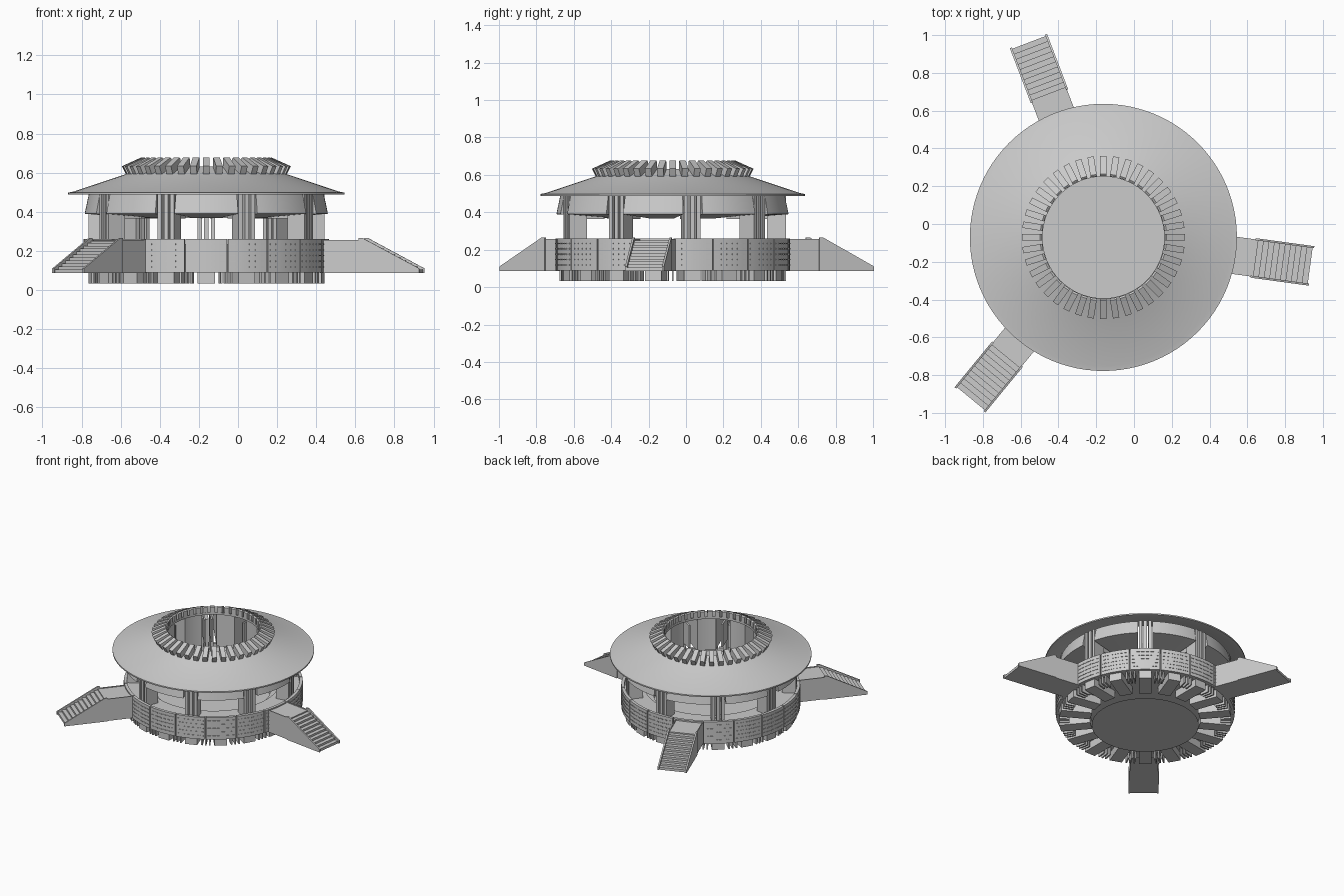
import bpy, bmesh
from math import sin, cos, asin, radians

CX, CY = -0.162, -0.071          # centre of the round hall

cube = bpy.data.objects.get("Cube")
if cube:
    bpy.data.objects.remove(cube, do_unlink=True)

stone = bpy.data.materials.new("pale grey stone")
stone.use_nodes = True
GREY = (0.6, 0.6, 0.6, 1)
stone.diffuse_color = GREY
stone.node_tree.nodes["Principled BSDF"].inputs["Base Color"].default_value = GREY


def finish(name, bm, smooth=False):
    if len(bm.faces) > 1:
        bmesh.ops.recalc_face_normals(bm, faces=bm.faces)
    mesh = bpy.data.meshes.new(name)
    bm.to_mesh(mesh)
    bm.free()
    obj = bpy.data.objects.new(name, mesh)
    bpy.context.collection.objects.link(obj)
    obj.location = (CX, CY, 0)
    mesh.materials.append(stone)
    if smooth:
        bpy.ops.object.select_all(action='DESELECT')
        obj.select_set(True)
        bpy.context.view_layer.objects.active = obj
        bpy.ops.object.shade_smooth_by_angle(angle=radians(25))


def sweep(bm, profile, start=0, end=360, steps=96, gap=0):
    """Turn a closed (radius, z) profile around the axis; gap trims both ends evenly."""
    full = end - start >= 360
    rings = []
    for i in range(steps if full else steps + 1):
        ring = []
        for r, z in profile:
            trim = asin(gap / r)
            a0, a1 = radians(start) + trim, radians(end) - trim
            a = a0 + (a1 - a0) * i / steps
            ring.append(bm.verts.new((r * cos(a), r * sin(a), z)))
        rings.append(ring)
    n = len(profile)
    for i in range(steps):
        a, b = rings[i], rings[(i + 1) % len(rings)]
        for j in range(n):
            k = (j + 1) % n
            bm.faces.new((a[j], a[k], b[k], b[j]))
    if not full:
        bm.faces.new(rings[0])
        bm.faces.new(rings[-1])


def slab(bm, profile, angle, width, offset=0):
    """Extrude a (radius, z) profile sideways at one compass angle."""
    a = radians(angle)
    sides = []
    for t in (offset - width / 2, offset + width / 2):
        sides.append([bm.verts.new((r * cos(a) - t * sin(a), r * sin(a) + t * cos(a), z))
                      for r, z in profile])
    n = len(profile)
    for j in range(n):
        k = (j + 1) % n
        bm.faces.new((sides[0][j], sides[0][k], sides[1][k], sides[1][j]))
    bm.faces.new(sides[0])
    bm.faces.new(sides[1])


def rect(r0, r1, z0, z1):
    return [(r0, z0), (r1, z0), (r1, z1), (r0, z1)]


# Conical roof with a thin lip and a round opening
bm = bmesh.new()
sweep(bm, [(.707, .488), (.707, .498), (.68, .503), (.41, .593), (.322, .632),
           (.322, .615), (.41, .578), (.68, .49)])
finish("roof", bm, True)

# Crown of sloping blocks around the opening
bm = bmesh.new()
for i in range(40):
    slab(bm, [(.325, .618), (.41, .588), (.432, .633), (.335, .677), (.325, .67)],
         i * 9, .034)
finish("roof_crown", bm)

# Hanging ceiling segments, split by straight gaps at the pillars
bm = bmesh.new()
for i in range(9):
    mid = 110 + i * 40
    sweep(bm, [(.6, .495), (.622, .39), (.335, .367), (.335, .61), (.41, .578)],
          mid - 20, mid + 20, 12, .052)
finish("ceiling_segments", bm, True)

# Pillars made of three fins, with thin brackets reaching inwards
bm = bmesh.new()
for i in range(9):
    a = 90 + i * 40
    for side in (-1, 0, 1):
        slab(bm, rect(.505, .605, .12, .495), a, .022, side * .034)
    for side in (-1, 1):
        slab(bm, rect(.4, .52, .365, .54), a, .012, side * .025)
finish("pillars", bm)

# Outer wall in curved panels
bm = bmesh.new()
for i in range(18):
    sweep(bm, rect(.605, .627, .09, .26), i * 20 + .3, i * 20 + 19.7, 5)
finish("wall_panels", bm, True)

# Rows of short bars set through the wall
bm = bmesh.new()
for panel in range(18):
    for row in range(5):
        z = .115 + row * .029
        for k in range(6):
            a = panel * 20 + 2.5 + k * 3
            slab(bm, rect(.601, .63, z, z + .006), a, .024)
finish("wall_bars", bm)

# Walkway, inner step and floor
bm = bmesh.new()
sweep(bm, rect(.46, .606, .09, .235))
sweep(bm, rect(.4, .46, .09, .18))
finish("walkway_and_step", bm, True)
bm = bmesh.new()
bmesh.ops.create_cone(bm, cap_ends=True, segments=96, radius1=.41, radius2=.41, depth=.03)
bmesh.ops.translate(bm, verts=bm.verts, vec=(0, 0, .105))
finish("floor", bm, True)

# Flat ground disc below the hall
bm = bmesh.new()
bmesh.ops.create_circle(bm, cap_ends=True, segments=96, radius=.375)
bmesh.ops.reverse_faces(bm, faces=bm.faces)
finish("ground_disc", bm)

# Radial feet and thin fins under the hall
bm = bmesh.new()
for i in range(18):
    slab(bm, rect(.385, .605, .033, .095), i * 20 + 10, .09)
    for k in (-1, 0, 1):
        slab(bm, rect(.53, .603, .033, .095), i * 20 + k * 2.6, .01)
finish("foundation_feet", bm)

# Three entrance stairs with landings
STEPS = 10
TOP_R, END_R, TOP_Z, END_Z, BASE_Z = .815, 1.105, .25, .1, .087
stairs = [(.6, BASE_Z), (END_R, BASE_Z)]
for i in range(STEPS):
    r = END_R + (TOP_R - END_R) * i / STEPS
    r_in = END_R + (TOP_R - END_R) * (i + 1) / STEPS
    z = END_Z + (TOP_Z - END_Z) * (i + .4) / STEPS
    stairs += [(r, z), (r_in, z)]
stairs += [(TOP_R, TOP_Z), (.6, TOP_Z)]
stringer = [(.8, BASE_Z), (1.113, BASE_Z), (1.113, .11), (.82, .266), (.8, .266)]
for name, a in (("east", -7.8), ("north", 110.9), ("south_west", 230.6)):
    bm = bmesh.new()
    slab(bm, stairs, a, .19)
    for side in (-1, 1):
        slab(bm, stringer, a, .011, side * .1)
        slab(bm, rect(.6, .8, BASE_Z, .256), a, .006, side * .096)
    finish(name + "_stairs", bm)
